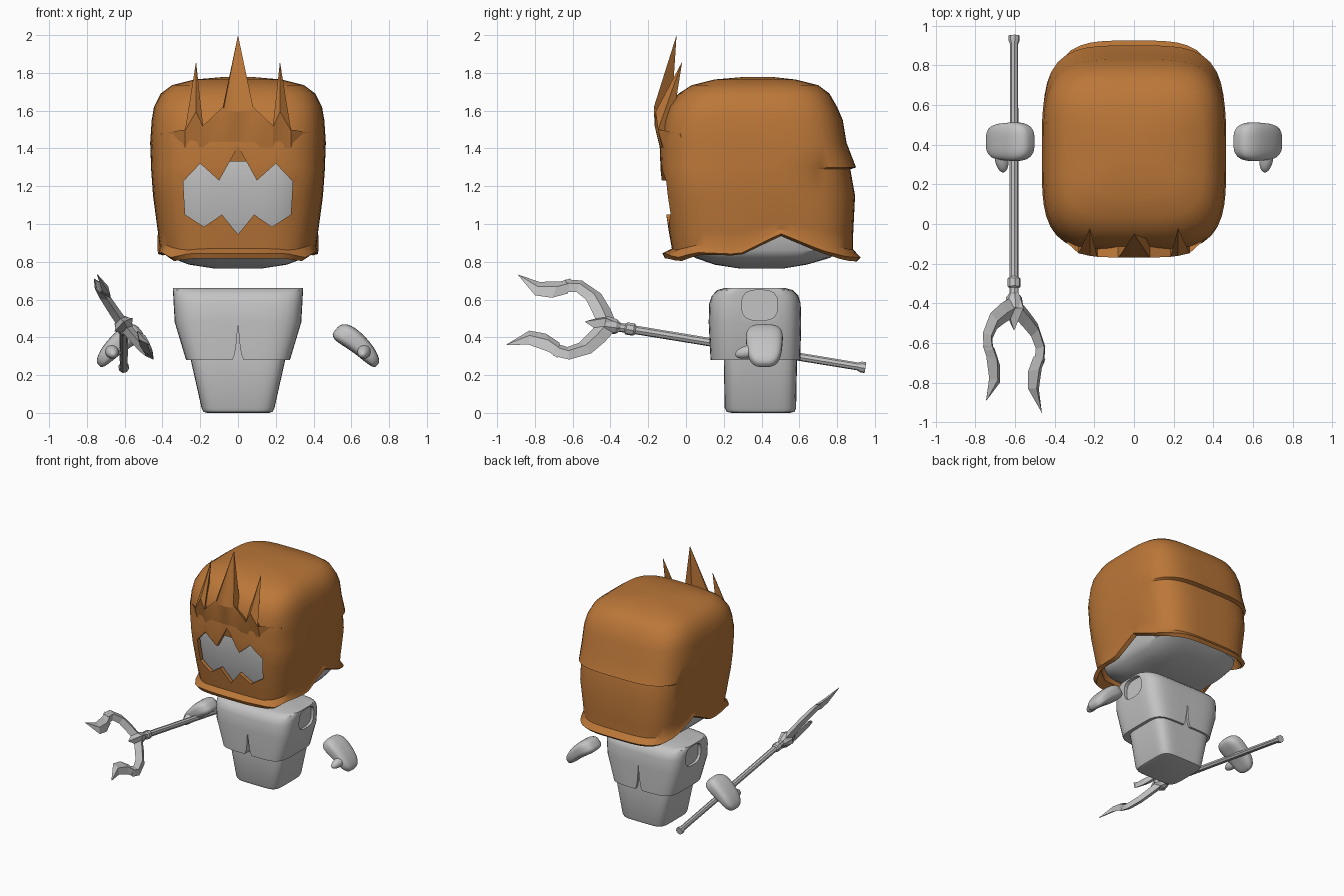
import bpy, bmesh, math
from mathutils import Vector

if "Cube" in bpy.data.objects:
    bpy.data.objects.remove(bpy.data.objects["Cube"])


def material(name, rgb):
    m = bpy.data.materials.new(name)
    m.use_nodes = True
    m.diffuse_color = (*rgb, 1)
    m.node_tree.nodes["Principled BSDF"].inputs["Base Color"].default_value = (*rgb, 1)
    return m


ORANGE = material("burnt_orange", (0.50, 0.185, 0.04))
GREY = material("light_grey", (0.55, 0.55, 0.55))


def finish(bm, name, mat, angle=35):
    bmesh.ops.recalc_face_normals(bm, faces=bm.faces)
    mesh = bpy.data.meshes.new(name)
    bm.to_mesh(mesh)
    bm.free()
    ob = bpy.data.objects.new(name, mesh)
    bpy.context.collection.objects.link(ob)
    mesh.materials.append(mat)
    smooth(ob, angle)
    return ob


def activate(ob):
    bpy.ops.object.select_all(action="DESELECT")
    ob.select_set(True)
    bpy.context.view_layer.objects.active = ob


def smooth(ob, angle):
    activate(ob)
    if angle:
        bpy.ops.object.shade_smooth_by_angle(angle=math.radians(angle))


def skin(bm, loops, cap_start=True, cap_end=True):
    """Join equal loops of points into a tube."""
    rows = [[bm.verts.new(p) for p in loop] for loop in loops]
    n = len(rows[0])
    for a, b in zip(rows, rows[1:]):
        for i in range(n):
            j = (i + 1) % n
            bm.faces.new((a[i], a[j], b[j], b[i]))
    if cap_start:
        bm.faces.new(rows[0])
    if cap_end:
        bm.faces.new(rows[-1])


def ring(z, rx, front, back, power, count=64):
    """Rounded-square loop at one height."""
    cy, ry, pts = (front + back) / 2, (back - front) / 2, []
    for i in range(count):
        t = math.tau * i / count
        c, s = math.cos(t), math.sin(t)
        r = (abs(c) ** power + abs(s) ** power) ** (-1 / power)
        pts.append(Vector((rx * r * c, cy + ry * r * s, z)))
    return pts


def loft(name, mat, rings, power):
    bm = bmesh.new()
    skin(bm, [ring(*r, power) for r in rings])
    return finish(bm, name, mat)


def cut(ob, outline, along_x, start, end):
    """Cut a prism through an object along x or y."""
    bm = bmesh.new()
    skin(bm, [[(d, a, b) if along_x else (a, d, b) for a, b in outline] for d in (start, end)])
    cutter = finish(bm, "cutter", ob.data.materials[0], 0)
    mod = ob.modifiers.new("cut", "BOOLEAN")
    mod.object, mod.solver = cutter, "EXACT"
    activate(ob)
    bpy.ops.object.modifier_apply(modifier=mod.name)
    bpy.data.objects.remove(cutter)
    smooth(ob, 35)


def mirrored(half):
    """Close a symmetric outline whose first and last points lie on x = 0."""
    return half + [(-x, z) for x, z in reversed(half) if x > 0]


# Helmet shell with flared, notched rim
RIM = [(-.2, .845), (-.11, .845), (-.05, .82), (.05, .85), (.28, .84),
       (.5, .95), (.72, .86), (.86, .825), (1, .82)]


def rim_height(y):
    for (y0, z0), (y1, z1) in zip(RIM, RIM[1:]):
        if y <= y1:
            return z0 + (z1 - z0) * (y - y0) / (y1 - y0)


helmet_rings = [
    (.83, .425, -.125, .925), (.87, .415, -.075, .885), (.95, .425, -.09, .885),
    (1.15, .45, -.12, .895), (1.29, .46, -.135, .87), (1.30, .46, -.135, .9),
    (1.43, .465, -.14, .85), (1.55, .457, -.12, .83), (1.62, .445, -.095, .8),
    (1.69, .41, -.04, .76), (1.735, .35, .03, .7), (1.765, .23, .15, .58), (1.778, .08, .3, .46)]
loops = [ring(*r, 3.9) for r in helmet_rings]
for loop in loops[:4]:
    for p in loop:
        if p.z < 1.1:
            p.z = 1.1 - (1.1 - p.z) * (1.1 - rim_height(p.y)) / .27
bm = bmesh.new()
skin(bm, loops, cap_start=False)
helmet = finish(bm, "helmet", ORANGE)
solid = helmet.modifiers.new("shell", "SOLIDIFY")
solid.thickness, solid.offset = .03, -1
activate(helmet)
bpy.ops.object.modifier_apply(modifier=solid.name)
cut(helmet, mirrored([(0, 1.41), (.1, 1.23), (.2, 1.32), (.29, 1.225), (.28, 1.05),
                      (.18, .985), (.085, 1.05), (0, .945)]), False, -.4, .1)

# Head inside the helmet
loft("head", GREY, [
    (.765, .13, .28, .52), (.785, .26, .15, .64), (.82, .35, .05, .76), (.86, .38, -.01, .83),
    (.95, .39, -.05, .85), (1.2, .42, -.09, .83), (1.45, .42, -.095, .8),
    (1.6, .38, -.03, .74), (1.7, .25, .12, .58)], 3.9)


# Three-spiked crown plate on the brow
def brow_y(x):
    return .37 - .51 * (1 - abs(x / .465) ** 3.7) ** (1 / 3.7)


half = [(.41, 1.48, None), (.28, 1.5, None), (.222, 1.86, -.02), (.185, 1.52, None), (.08, 1.62, None)]
columns = [(-x, z, y) for x, z, y in half] + [(0, 2, -.05)] + half[::-1]
loops = []
for x, top, tip_y in columns:
    y, low = brow_y(x), min(top, 1.6)
    out = y - (.008 if abs(x) > .4 else .03)
    loops.append([(x, y + .02, 1.33), (x, out, low - .005),
                  (x, out if tip_y is None else tip_y, top), (x, y + .06, low - .06)])
bm = bmesh.new()
skin(bm, loops)
finish(bm, "crown_spikes", ORANGE, 20)

# Body and jacket with front and back slits and arm holes
loft("lower_body", GREY, [(0, .165, .24, .55), (.006, .183, .215, .575), (.025, .193, .205, .583),
                          (.28, .25, .2, .588), (.5, .27, .2, .588)], 6)
jacket = loft("jacket", GREY, [(.28, .275, .13, .605), (.48, .335, .12, .61), (.58, .341, .123, .607),
                               (.62, .343, .137, .595), (.65, .345, .165, .565),
                               (.66, .345, .2, .53)], 5)
cut(jacket, mirrored([(0, .48), (.007, .38), (.017, .31), (.035, .27), (0, .27)]), False, -.2, 1)
hole = [(p.x, p.y) for p in ring(0, .095, .49, .65, 3, 24)]
for side in (-1, 1):
    cut(jacket, [(.39 + a, b) for a, b in hole], True, side * .315, side * .5)


# Mitten hands
def blob(bm, power, place):
    sphere = bmesh.ops.create_icosphere(bm, subdivisions=4, radius=1)
    for v in sphere["verts"]:
        v.co = place(v.co / sum(abs(c) ** power for c in v.co) ** (1 / power))


for side, name in ((1, "left_hand"), (-1, "right_hand")):
    bm = bmesh.new()

    def palm(p):
        a, thick = p.x * .145, p.z * (.052 - .014 * p.x)
        thick += .018 * (1 - p.x ** 2)
        return Vector((side * (.628 + .755 * a + .656 * thick), .415 + p.y * (.095 - .01 * p.x),
                       .348 - .656 * a + .755 * thick))

    def thumb(p):
        return Vector((side * (.668 + p.x * .035 + p.y * .008), .335 + p.y * .075,
                       .325 + p.z * .035 + p.y * .015))

    blob(bm, 3.2, palm)
    blob(bm, 2, thumb)
    finish(bm, name, GREY, 50)

# Two-pronged spear, built in its own tilted frame
ORIGIN = Vector((-.605, -.4, .461))
U = Vector((0, -.987, .162)).normalized()
V = Vector((-.595, .13, .79)).normalized()
W = U.cross(V)


def spot(u, v, w):
    return ORIGIN + U * u + V * v + W * w


def turned(name, stations, sides):
    bm = bmesh.new()
    skin(bm, [[spot(u, r * math.cos(math.tau * i / sides), r * math.sin(math.tau * i / sides))
               for i in range(sides)] for u, r in stations])
    return finish(bm, name, GREY, 25)


turned("spear_shaft", [(-1.368, .029), (-1.345, .029), (-1.325, .021), (-.12, .023)], 8)
turned("spear_collar", [(-.135, .024), (-.125, .033), (-.085, .033), (-.078, .024),
                        (-.05, .024), (-.03, .04), (.03, .05)], 8)
turned("fork_hub", [(-.05, .03), (.03, .06), (.135, .003)], 4)

# Curved arms and blades: outer edge, inner edge, half thickness
ARM = [((-.03, .02), (.07, .0), .03), ((.015, .11), (.11, .077), .028),
       ((.077, .2), (.15, .145), .026), ((.187, .264), (.207, .184), .024),
       ((.275, .255), (.258, .175), .022)]
BLADE = [((.25, .265), (.25, .165), .024), ((.3, .235), (.33, .12), .026),
         ((.41, .21), (.42, .118), .02), ((.527, .235), (.526, .232), .002)]
for side, label in ((1, "upper"), (-1, "lower")):
    for part, stations in (("arm", ARM), ("blade", BLADE)):
        bm = bmesh.new()
        loops = []
        for (uo, vo), (ui, vi), t in stations:
            um, vm = (uo + ui) / 2, (vo + vi) / 2 * side
            loops.append([spot(uo, vo * side, 0), spot(um, vm, t),
                          spot(ui, vi * side, 0), spot(um, vm, -t)])
        skin(bm, loops)
        finish(bm, f"{label}_prong_{part}", GREY, 0)
